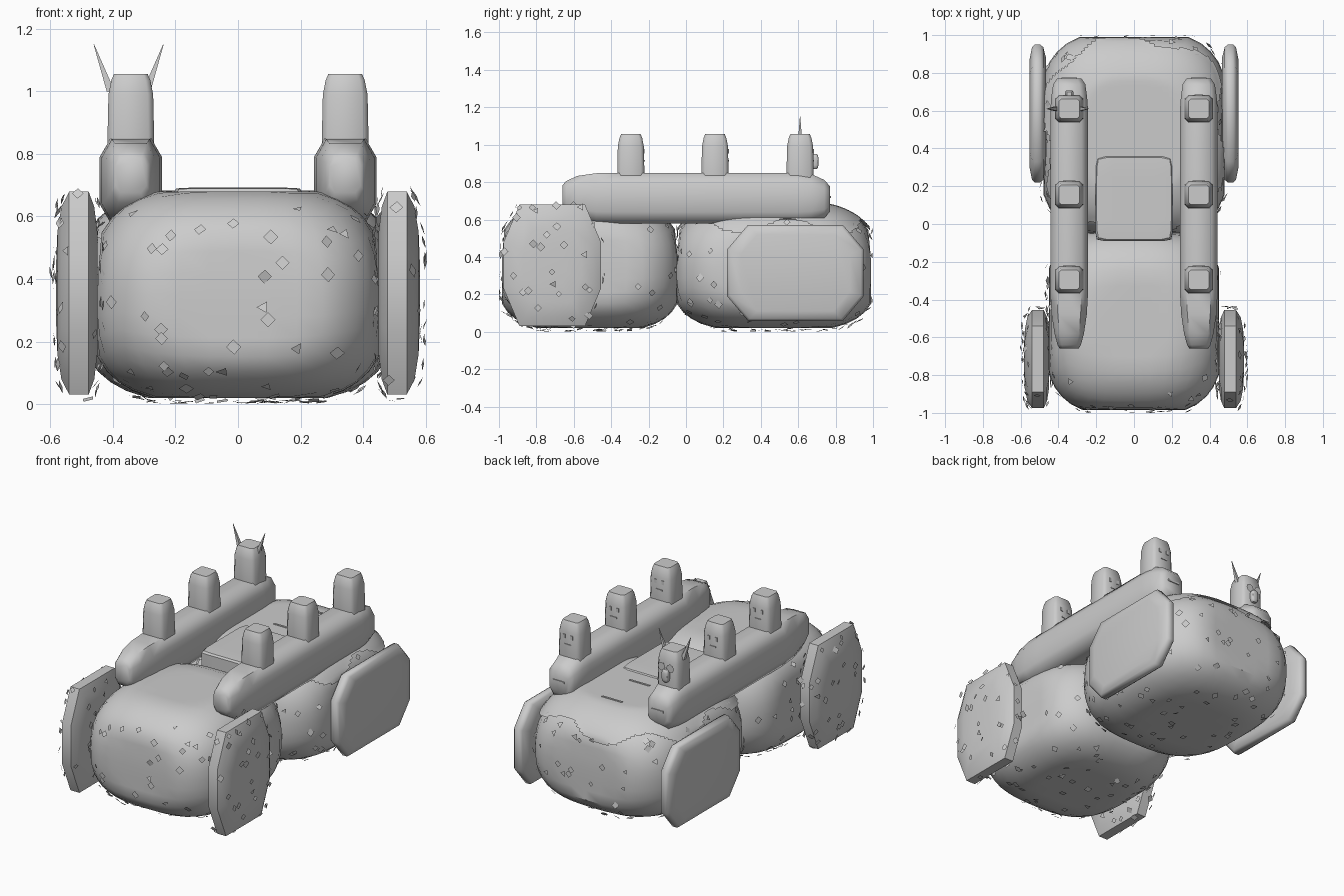
import bpy, bmesh, math, random
from mathutils import Vector

if "Cube" in bpy.data.objects:
    bpy.data.objects.remove(bpy.data.objects["Cube"])
random.seed(4)


def finish(bm, name, angle=35):
    bmesh.ops.recalc_face_normals(bm, faces=bm.faces)
    me = bpy.data.meshes.new(name)
    bm.to_mesh(me)
    bm.free()
    ob = bpy.data.objects.new(name, me)
    bpy.context.collection.objects.link(ob)
    bpy.ops.object.select_all(action='DESELECT')
    ob.select_set(True)
    bpy.context.view_layer.objects.active = ob
    if angle:
        bpy.ops.object.shade_smooth_by_angle(angle=math.radians(angle))
    return ob


def soft_box(centre, half, n=3.0, over=1.07, cuts=9, taper=0.0):
    """Superellipsoid with its extremes clamped flat; taper narrows the top."""
    bm = bmesh.new()
    bmesh.ops.create_cube(bm, size=2)
    bmesh.ops.subdivide_edges(bm, edges=bm.edges[:], cuts=cuts, use_grid_fill=True)
    for v in bm.verts:
        k = over / sum(abs(c) ** n for c in v.co) ** (1 / n)
        p = [max(-1, min(1, c * k)) for c in v.co]
        shrink = 1 - taper * max(0, p[2] - 0.1)
        v.co = Vector((centre[0] + half[0] * p[0] * shrink,
                       centre[1] + half[1] * p[1] * shrink,
                       centre[2] + half[2] * p[2]))
    return bm


def loft(rings):
    """Bridge equal-sized point rings and cap both ends."""
    bm = bmesh.new()
    rows = [[bm.verts.new(p) for p in r] for r in rings]
    for a, b in zip(rows, rows[1:]):
        for i in range(len(a)):
            j = (i + 1) % len(a)
            bm.faces.new((a[i], a[j], b[j], b[i]))
    bm.faces.new(rows[0])
    bm.faces.new(rows[-1])
    return bm


def octagon(a, b, ca, cb):
    """Chamfered rectangle outline."""
    return [(a, b - cb), (a - ca, b), (ca - a, b), (-a, b - cb),
            (-a, cb - b), (ca - a, -b), (a - ca, -b), (a, cb - b)]


def box(name, c, s):
    bm = bmesh.new()
    bmesh.ops.create_cube(bm, size=1)
    for v in bm.verts:
        v.co = Vector([c[i] + v.co[i] * s[i] for i in range(3)])
    return finish(bm, name, 0)


# two big body blocks
front = finish(soft_box((0, -0.515, 0.35), (0.45, 0.47, 0.33), taper=0.06), "front_body")
rear = finish(soft_box((0, 0.47, 0.348), (0.48, 0.52, 0.328), taper=0.06), "rear_body")

# dripping icing over the rear block
bm = soft_box((0, 0.47, 0.353), (0.49, 0.53, 0.33), cuts=31, taper=0.06)
drop = []
for f in bm.faces:
    c = f.calc_center_median()
    ang = math.atan2(c.y - 0.47, c.x)
    if c.z < 0.56 + 0.04 * math.sin(ang * 6 + 0.5):
        drop.append(f)
bmesh.ops.delete(bm, geom=drop, context='FACES')
rim = [v for v in bm.verts if v.is_boundary]
for _ in range(3):
    bmesh.ops.smooth_vert(bm, verts=rim, factor=0.4, use_axis_z=True)
finish(bm, "icing")

# flat slab between the rails
finish(soft_box((0, 0.135, 0.635), (0.205, 0.225, 0.057), n=9, over=1.04, cuts=7), "centre_slab")

# side wheels, lofted across x
wheels = []
oval = octagon(0.26, 0.325, 0.085, 0.2)
brick = octagon(0.365, 0.255, 0.11, 0.13)
for s in (-1, 1):
    for name, shape, y, z, prof in (
            ("front_wheel", oval, -0.715, 0.355,
             [(.45, .6), (.46, .85), (.478, 1), (.54, 1), (.565, .85), (.578, .6), (.582, .3)]),
            ("rear_wheel", brick, 0.585, 0.315,
             [(.465, .8), (.48, .96), (.495, 1), (.525, 1), (.54, .96), (.552, .8)])):
        bm = loft([[(s * x, y + k * a, z + k * b) for a, b in shape] for x, k in prof])
        ob = finish(bm, name, 50)
        if name == "front_wheel":
            wheels.append(ob)

# long rails with tapered ends, pegs and little faces
rail_prof = [(-.66, .5, .4, .73), (-.64, .62, .6, .725), (-.58, .78, .84, .72), (-.48, .93, .98, .715),
             (-.36, 1, 1, .715), (.6, 1, 1, .715), (.67, .95, .95, .715), (.74, .85, .75, .71),
             (.77, .65, .5, .71)]
section = octagon(0.1, 0.135, 0.035, 0.06)
for s in (-1, 1):
    cx = s * 0.343
    finish(loft([[(cx + a * kx, y, zc + b * kz) for a, b in section]
                 for y, kx, kz, zc in rail_prof]), "rail", 60)
    for py in (-0.295, 0.155, 0.61):
        peg = [(.8, 1), (.86, 1.02), (.99, .98), (1.035, .86), (1.056, .74)]
        base = octagon(0.073, 0.071, 0.018, 0.018)
        finish(loft([[(cx + a * k, py + b * k, z) for a, b in base] for z, k in peg]), "peg", 60)
        # eyes and mouth on the far side
        for e in (-0.026, 0.026):
            box("eye", (cx + e, py + 0.071, 0.965), (0.016, 0.006, 0.024))
        box("mouth", (cx, py + 0.072, 0.915), (0.045, 0.006, 0.008))
    # thin collar line on the rail end
    box("collar", (cx, 0.771, 0.72), (0.08, 0.008, 0.012))

# horns, glasses and beak on one end peg
for s in (-1, 1):
    bx = -0.35 + s * 0.057
    bm = loft([[(bx + s * d + a * k, 0.61 + b * k, z) for a, b in ((-1, -1), (1, -1), (1, 1), (-1, 1))]
               for d, k, z in ((0, .013, 1.0), (.054, .001, 1.15))])
    finish(bm, "horn", 0)
    ring = bmesh.new()
    bmesh.ops.create_circle(ring, cap_ends=True, radius=0.026, segments=8)
    for v in ring.verts:
        v.co = Vector((-0.343 + s * 0.03 + v.co.x, 0.69, 0.96 + v.co.y))
    finish(ring, "lens", 0)
finish(soft_box((-0.343, 0.69, 0.91), (0.022, 0.018, 0.04), cuts=3), "beak")

# icing dashes along the rear centre line
for y in (0.46, 0.73):
    box("dash", (0, y, 0.684), (0.14, 0.012, 0.006))

# tilted diamond and triangle sprinkles just off the surfaces
bm = bmesh.new()
for ob, count in ((front, 130), (rear, 130), (wheels[0], 65), (wheels[1], 65)):
    ob.data.calc_loop_triangles()
    co = ob.data.vertices
    tris = [t for t in ob.data.loop_triangles if t.normal.z < 0.75]
    for tri in random.choices(tris, weights=[q.area for q in tris], k=count):
        a, b, c = (co[i].co for i in tri.vertices)
        r1, r2 = math.sqrt(random.random()), random.random()
        n = tri.normal.copy()
        p = a * (1 - r1) + b * r1 * (1 - r2) + c * r1 * r2 + n * random.uniform(0.008, 0.02)
        tilt = Vector([random.uniform(-0.3, 0.3) for _ in range(3)])
        n = (n + tilt).normalized()
        u = n.orthogonal().normalized() if abs(n.z) > 0.9 else n.cross(Vector((0, 0, 1))).normalized()
        t = n.cross(u)
        r = random.uniform(0.016, 0.025)
        sides = random.choice((4, 4, 4, 3))
        pts = [p + (u * math.cos(k * math.tau / sides) + t * math.sin(k * math.tau / sides)) * r
               for k in range(sides)]
        for q in pts:
            q.z = max(q.z, 0.002)
            q.y = max(-1, min(1, q.y))
        bm.faces.new([bm.verts.new(q) for q in pts])
finish(bm, "sprinkles", 0)
